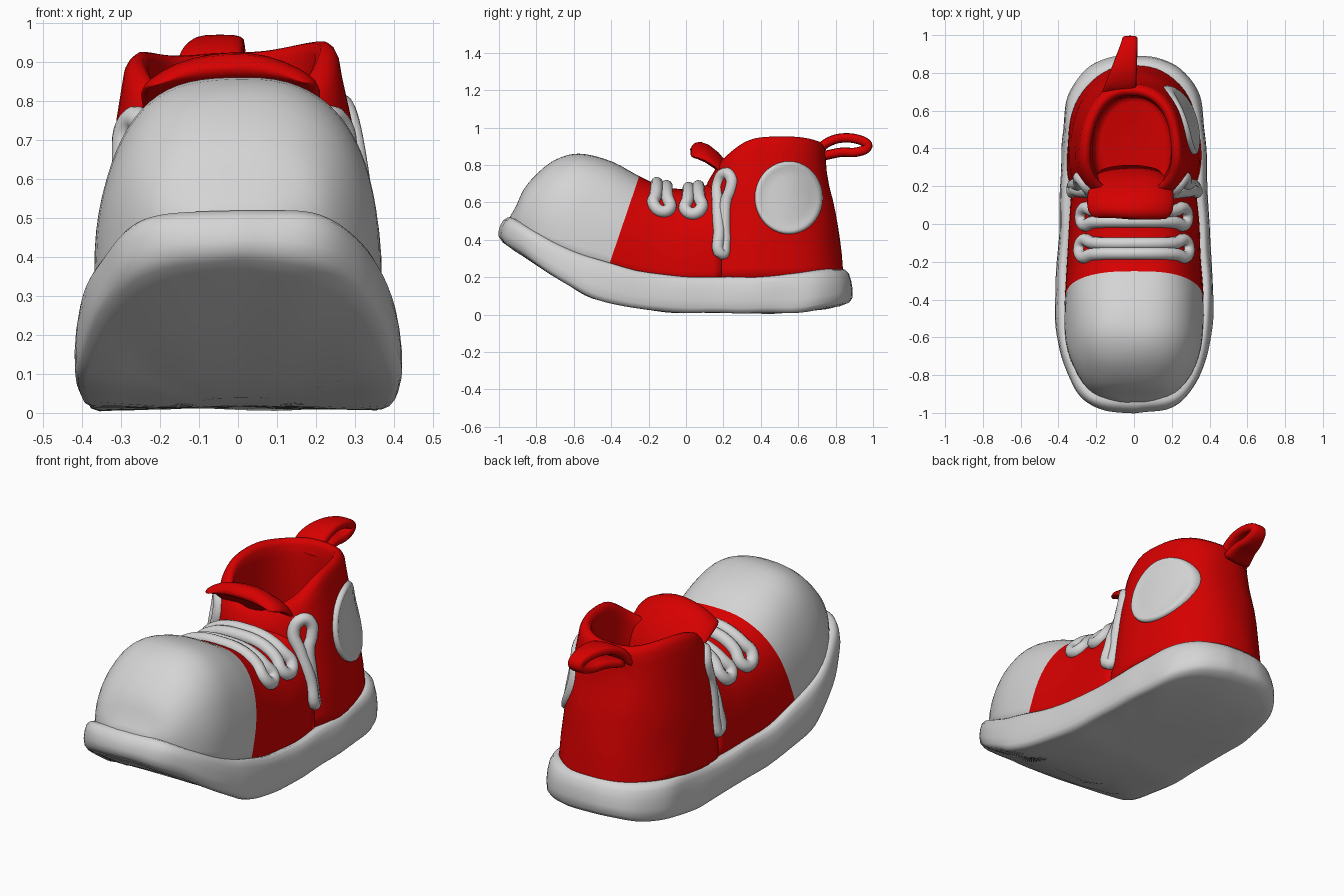
import bpy, bmesh, math
from mathutils import Vector, noise

if "Cube" in bpy.data.objects:
    bpy.data.objects.remove(bpy.data.objects["Cube"])


def material(name, rgb):
    m = bpy.data.materials.new(name)
    m.diffuse_color = (*rgb, 1)
    m.use_nodes = True
    m.node_tree.nodes["Principled BSDF"].inputs["Base Color"].default_value = m.diffuse_color
    return m


RED = material("red canvas", (0.68, 0.0, 0.0))
WHITE = material("off white rubber", (0.66, 0.66, 0.66))


def smooth(table):
    """Smooth function through (position, value) pairs."""
    xs, vs = zip(*table)
    n = len(xs)

    def slope(i):
        a, b = max(i - 1, 0), min(i + 1, n - 1)
        return (vs[b] - vs[a]) / (xs[b] - xs[a])

    def f(x):
        x = min(max(x, xs[0]), xs[-1])
        i = max(j for j in range(n - 1) if xs[j] <= x)
        h = xs[i + 1] - xs[i]
        t = (x - xs[i]) / h
        return ((2*t**3 - 3*t*t + 1) * vs[i] + (t**3 - 2*t*t + t) * h * slope(i)
                + (3*t*t - 2*t**3) * vs[i + 1] + (t**3 - t*t) * h * slope(i + 1))
    return f


def spow(v, e):
    return math.copysign(abs(v) ** e, v)


def loft(name, rings, mats, wobble=0.0, cut=None):
    """Skin closed rings into a smooth solid; cut = (point, normal) gives the far side material 2."""
    bm = bmesh.new()
    vs = []
    for r in rings:
        row = []
        for p in r:
            p = Vector(p)
            if wobble:
                p += noise.noise_vector(p * 5) * wobble
            row.append(bm.verts.new(p))
        vs.append(row)
    n = len(vs[0])
    for a, b in zip(vs, vs[1:]):
        for i in range(n):
            bm.faces.new((a[i], a[(i+1) % n], b[(i+1) % n], b[i]))
    bm.faces.new(vs[0])
    bm.faces.new(vs[-1])
    bmesh.ops.recalc_face_normals(bm, faces=bm.faces)
    if cut:
        co, no = Vector(cut[0]), Vector(cut[1])
        bmesh.ops.bisect_plane(bm, geom=bm.verts[:] + bm.edges[:] + bm.faces[:],
                               plane_co=co, plane_no=no)
        for f in bm.faces:
            f.material_index = int((f.calc_center_median() - co).dot(no) > 0)
    for f in bm.faces:
        f.smooth = True
    me = bpy.data.meshes.new(name)
    bm.to_mesh(me)
    bm.free()
    for m in mats:
        me.materials.append(m)
    bpy.context.collection.objects.link(bpy.data.objects.new(name, me))


def tube(name, pts, radius, mat):
    cu = bpy.data.curves.new(name, 'CURVE')
    cu.dimensions = '3D'
    cu.bevel_depth, cu.bevel_resolution, cu.resolution_u = radius, 4, 5
    sp = cu.splines.new('BEZIER')
    sp.bezier_points.add(len(pts) - 1)
    for b, p in zip(sp.bezier_points, pts):
        b.co = p
        b.handle_left_type = b.handle_right_type = 'AUTO'
    sp.use_cyclic_u = True
    cu.materials.append(mat)
    bpy.context.collection.objects.link(bpy.data.objects.new(name, cu))


# --- Sole: outline swept through a rounded edge profile, toe curling up
sole_bot = smooth([(-1, .40), (-.8, .265), (-.6, .14), (-.5, .09), (-.3, .045), (-.1, .015),
                   (.1, .012), (.5, .008), (.75, .03), (.9, .065)])
sole_top = smooth([(-1, .53), (-.93, .52), (-.8, .44), (-.6, .34), (-.4, .275), (-.22, .225),
                   (0, .205), (.4, .205), (.6, .225), (.9, .255)])
half = [(0, -1), (.17, -.98), (.28, -.91), (.36, -.78), (.41, -.58), (.415, -.35), (.395, 0),
        (.385, .3), (.375, .5), (.345, .68), (.25, .82), (.12, .88), (0, .89)]
fx = smooth([(i, p[0]) for i, p in enumerate(half)])
fy = smooth([(i, p[1]) for i, p in enumerate(half)])
steps = [i / 5 for i in range(61)]
outline = [(fx(t), fy(t)) for t in steps] + [(-fx(t), fy(t)) for t in steps[-2:0:-1]]
edge = [(.03, 0), (.25, 0), (.5, 0), (.75, 0), (.93, 0), (.98, .04), (1, .14), (1.003, .35),
        (.995, .6), (.98, .82), (.955, .95), (.92, 1.0), (.88, .98), (.7, .9)]
rings = []
for s, k in edge:
    r = []
    for x, y in outline:
        yy = -.055 + (y + .055) * s
        b, t = sole_bot(yy), sole_top(yy)
        r.append((x * s, yy, b + (t - b) * k))
    rings.append(r)
loft("sole", rings, [WHITE], wobble=.008)

# --- Toe cap and vamp: arched sections along the length
N = 2.7
v_top = smooth([(-.945, .52), (-.91, .58), (-.87, .665), (-.8, .75), (-.7, .825), (-.57, .86),
                (-.4, .82), (-.25, .74), (-.12, .685), (0, .67), (.1, .69), (.19, .73)])
v_wid = smooth([(-.945, .10), (-.91, .19), (-.87, .245), (-.8, .30), (-.7, .345), (-.57, .368),
                (-.4, .368), (-.2, .355), (0, .345), (.19, .33)])


def vamp_point(y, a, grow=1.0):
    b = sole_top(y) - .05
    return Vector((v_wid(y) * grow * spow(math.cos(a), 2 / N), y,
                   b + (v_top(y) - b) * grow * abs(math.sin(a)) ** (2 / N)))


ys = [-.945, -.93, -.91, -.89, -.87, -.84] + [-.8 + .045 * i for i in range(23)]
rings = [[vamp_point(y, math.pi * i / 40) for i in range(41)] for y in ys]
loft("toe_cap_and_vamp", rings, [WHITE, RED], wobble=.004, cut=((0, -.25, .74), (0, 1, -.34)))

# --- Ankle: hollow collar, egg-shaped rings with a sloping rim
rim = smooth([(.0, .62), (.12, .71), (.2, .81), (.3, .885), (.4, .92), (.55, .925), (.85, .895)])
a_w = smooth([(0, .355), (.5, .325), (1, .272)])
a_y0 = smooth([(0, .02), (1, .11)])
a_y1 = smooth([(0, .845), (.5, .80), (.8, .755), (1, .735)])
M = 2.4


def egg(y, c, r):
    return 1 - .1 * (y - c) / r


def ankle_ring(u, inset):
    r = []
    y0, y1, w = a_y0(u) + inset, a_y1(u) - inset, a_w(u) - inset
    c, ry = (y0 + y1) / 2, (y1 - y0) / 2
    for i in range(56):
        a = 2 * math.pi * i / 56
        y = c + ry * spow(math.sin(a), 2 / M)
        x = w * spow(math.cos(a), 2 / M) * egg(y, c, ry)
        r.append((x - .015 * u, y, .18 + u * (rim(y) + .06 * x - .18)))
    return r


prof = [(i / 10, 0) for i in range(10)] + [(.97, .0), (1.0, .008), (1.018, .025), (1.012, .045),
        (.98, .06), (.9, .07), (.7, .1), (.5, .12), (.4, .13), (.36, .145), (.35, .17)]
loft("ankle_collar", [ankle_ring(u, k) for u, k in prof], [RED], wobble=.008)


def side_x(y, z, s):
    """Sideways position of the shoe's outer surface at a height, s = side."""
    u = min(max((z - .18) / (rim(y) + .015 * s - .18), 0), 1)
    c, r = (a_y0(u) + a_y1(u)) / 2, (a_y1(u) - a_y0(u)) / 2
    x = a_w(u) * egg(y, c, r) * max(1 - abs((y - c) / r) ** M, 0) ** (1 / M) - .015 * u * s
    b, t = sole_top(y) - .05, v_top(y)
    if y < .2 and z < t:
        x = max(x, v_wid(y) * (1 - ((z - b) / (t - b)) ** N) ** (1 / N))
    return s * x


# --- Tongue: curved flap leaning forward out of the collar
rings = []
for y, z, w, th in [(.28, .55, .16, .03), (.255, .68, .18, .033), (.215, .77, .21, .036),
                    (.16, .835, .225, .038), (.11, .873, .23, .038), (.07, .89, .225, .034),
                    (.045, .893, .21, .026), (.032, .893, .19, .008)]:
    lean = min(max((z - .6) / .29, 0), 1)
    rings.append([(w * math.cos(a) - .02, y + th * math.sin(a) * (1 - .6 * lean),
                   z + th * math.sin(a) * lean - .05 * lean * math.cos(a) ** 2)
                  for a in (2 * math.pi * i / 28 for i in range(28))])
loft("tongue", rings, [RED], wobble=.01)

# --- Pull tab: tapered flat strap looped at the heel
path = [(.69, .84), (.735, .905), (.80, .938), (.87, .945), (.935, .932), (.972, .908),
        (.955, .882), (.90, .867), (.83, .868), (.74, .85)]
fy, fz = (smooth([(i, p[k]) for i, p in enumerate(path)]) for k in (0, 1))
rings = []
for i in range(37):
    t = i / 4
    y, z = fy(t), fz(t)
    d = Vector((0, fy(t + .1) - fy(t - .1), fz(t + .1) - fz(t - .1))).normalized()
    nrm = Vector((0, -d.z, d.y))
    k = (y - .7) / .28
    c = Vector((-.078 + .058 * k, y, z))
    w = .09 - .05 * k
    rings.append([c + Vector((w * spow(math.cos(a), .6), 0, 0)) + nrm * .025 * spow(math.sin(a), .6)
                  for a in (2 * math.pi * j / 16 for j in range(16))])
loft("pull_tab", rings, [RED])

# --- Laces across the vamp: dog-bone loops hugging the surface
for n, yc in enumerate((-.13, .04)):
    pts = []
    for sgn in (1, -1):
        for i in range(9):
            k = -1 + i / 4
            a = math.pi / 2 + sgn * k * math.radians(44)
            d = .026 + .018 * abs(k) ** 4
            pts.append(vamp_point(yc - sgn * d, a, 1.012))
        pts.append(vamp_point(yc, math.pi / 2 + sgn * math.radians(49), 1.012))
    tube(f"lace_{n + 1}", pts, .033, WHITE)

# --- Side lace ends on both sides
loop = [(.192, .325), (.178, .45), (.17, .6), (.172, .70), (.208, .755), (.242, .73),
        (.238, .67), (.215, .61), (.207, .5), (.207, .37)]
for s, side in ((1, "right"), (-1, "left")):
    tube(f"lace_end_{side}", [(side_x(y, z, s), y, z) for y, z in loop], .032, WHITE)

# --- Round ankle patch, right side only
disc = [(1, -.03), (1, .008), (.97, .02), (.91, .024), (.84, .018), (.6, .015), (.3, .016),
        (.05, .016)]
rings = []
for f, off in disc:
    r = []
    for i in range(40):
        a = 2 * math.pi * i / 40
        y, z = .55 + .182 * f * math.cos(a), .625 + .195 * f * math.sin(a)
        r.append((side_x(y, z, 1) + off, y, z))
    rings.append(r)
loft("ankle_patch", rings, [WHITE])
